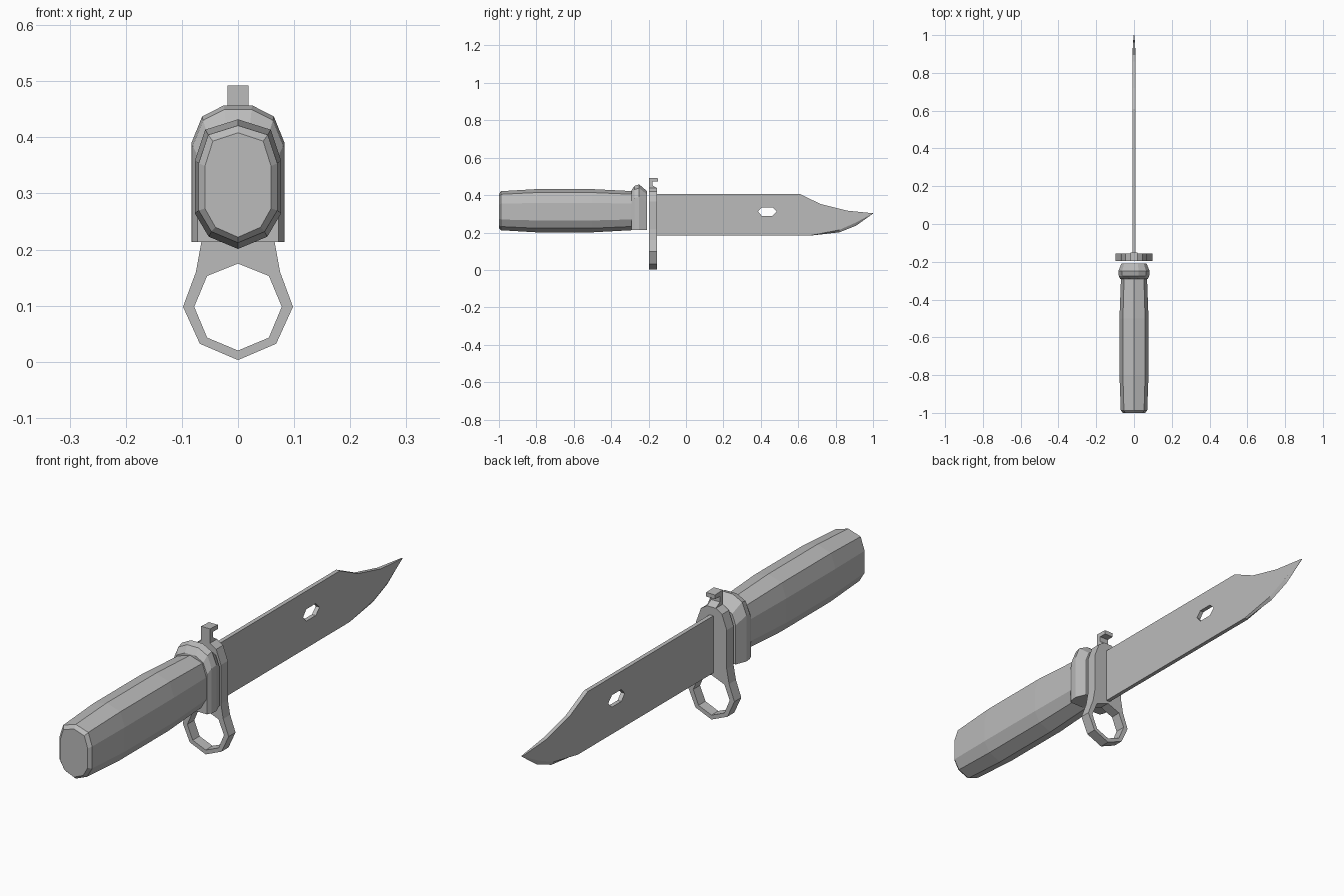
import bpy, bmesh
from mathutils import Vector

cube = bpy.data.objects.get("Cube")
if cube:
    bpy.data.objects.remove(cube)

steel = bpy.data.materials.new("steel_grey")
steel.use_nodes = True
colour = (0.5, 0.5, 0.5, 1)
steel.diffuse_color = colour
steel.node_tree.nodes["Principled BSDF"].inputs["Base Color"].default_value = colour


def finish(bm, name):
    bmesh.ops.recalc_face_normals(bm, faces=bm.faces)
    mesh = bpy.data.meshes.new(name)
    bm.to_mesh(mesh)
    bm.free()
    mesh.materials.append(steel)
    obj = bpy.data.objects.new(name, mesh)
    bpy.context.collection.objects.link(obj)
    return obj


def loft(name, rings):
    """Skin a list of equal-length point rings and cap both ends."""
    bm = bmesh.new()
    loops = [[bm.verts.new(p) for p in ring] for ring in rings]
    for a, b in zip(loops, loops[1:]):
        for i in range(len(a)):
            j = (i + 1) % len(a)
            bm.faces.new((a[i], a[j], b[j], b[i]))
    bm.faces.new(loops[0])
    bm.faces.new(loops[-1])
    return finish(bm, name)


def plate(name, outlines, place, depth):
    """Fill an outline, with optional holes, and extrude it."""
    bm = bmesh.new()
    for outline in outlines:
        vs = [bm.verts.new(place(*p)) for p in outline]
        for i, v in enumerate(vs):
            bm.edges.new((v, vs[i - 1]))
    bmesh.ops.triangle_fill(bm, edges=bm.edges[:], use_beauty=True)
    bmesh.ops.dissolve_limit(bm, angle_limit=0.01, verts=[], edges=bm.edges[:])
    out = bmesh.ops.extrude_face_region(bm, geom=bm.faces[:], use_keep_orig=True)
    moved = [v for v in out["geom"] if isinstance(v, bmesh.types.BMVert)]
    bmesh.ops.translate(bm, verts=moved, vec=Vector(depth))
    return finish(bm, name)


def mirrored(half):
    """Complete a half outline that runs from top to bottom on +x."""
    return half + [(-x, z) for x, z in reversed(half) if x > 0]


# Grip: ten-sided barrel, swelling in the middle
grip = mirrored([(0, 1), (0.76, 0.84), (1, 0.36), (1, -0.45), (0.68, -0.81), (0, -1)])
stations = [(-1, 0.059, 0.222, 0.408), (-0.988, 0.07, 0.212, 0.421),
            (-0.8, 0.077, 0.201, 0.432), (-0.5, 0.077, 0.201, 0.432),
            (-0.26, 0.068, 0.214, 0.42)]
loft("grip", [[(x * w, y, (lo + hi) / 2 + z * (hi - lo) / 2) for x, z in grip]
              for y, w, lo, hi in stations])

# Collar: arched ring with a flat underside, bevelled front and rear
arch = mirrored([(0.025, 0.457), (0.064, 0.437), (0.083, 0.39), (0.083, 0.213)])
loft("collar", [[(x * s, y, 0.213 + (z - 0.213) * h) for x, z in arch]
                for y, s, h in ((-0.292, 0.87, 0.87), (-0.275, 0.97, 0.97),
                                (-0.25, 1, 1), (-0.208, 0.8, 0.85))])

# Guard: flat plate with a muzzle ring below
guard = mirrored([(0.019, 0.437), (0.045, 0.42), (0.065, 0.365), (0.065, 0.215),
                  (0.075, 0.16), (0.098, 0.098), (0.068, 0.032), (0, 0.003)])
ring_hole = mirrored([(0, 0.175), (0.055, 0.153), (0.078, 0.098),
                      (0.055, 0.043), (0, 0.02)])
plate("guard", [guard, ring_hole], lambda x, z: (x, -0.197, z), (0, 0.042, 0))

# Catch hook on top of the guard
hook = [(-0.197, 0.43), (-0.197, 0.492), (-0.15, 0.49), (-0.15, 0.474),
        (-0.179, 0.474), (-0.179, 0.452), (-0.155, 0.437), (-0.155, 0.43)]
plate("catch_hook", [hook], lambda y, z: (-0.019, y, z), (0.038, 0, 0))

# Blade: clipped point and an elongated slot
belly = [(0.67, 0.185), (0.82, 0.214), (0.91, 0.254), (1, 0.303)]
clip = [(0.86, 0.317), (0.72, 0.352), (0.61, 0.405)]
slot = [(0.385, 0.312), (0.405, 0.335), (0.462, 0.335),
        (0.485, 0.312), (0.462, 0.289), (0.405, 0.289)]
T = 0.008
outline = [(-0.16, 0.405), (-0.16, 0.185)] + belly + clip
blade = plate("blade", [outline, slot], lambda y, z: (-T, y, z), (2 * T, 0, 0))
for v in blade.data.vertices:
    if v.co.y > 0.95:
        v.co.x *= 0.3

# Sharpened belly: wedge running up to the point
edge = [(0.67, 0.185), (0.82, 0.202), (0.91, 0.238), (1, 0.302)]
loft("blade_edge", [[(-T * s, y, z), (T * s, y, z), (0, ey, ez - 0.001)]
                    for (y, z), (ey, ez), s in zip(belly, edge, (1, 1, 1, 0.3))])
